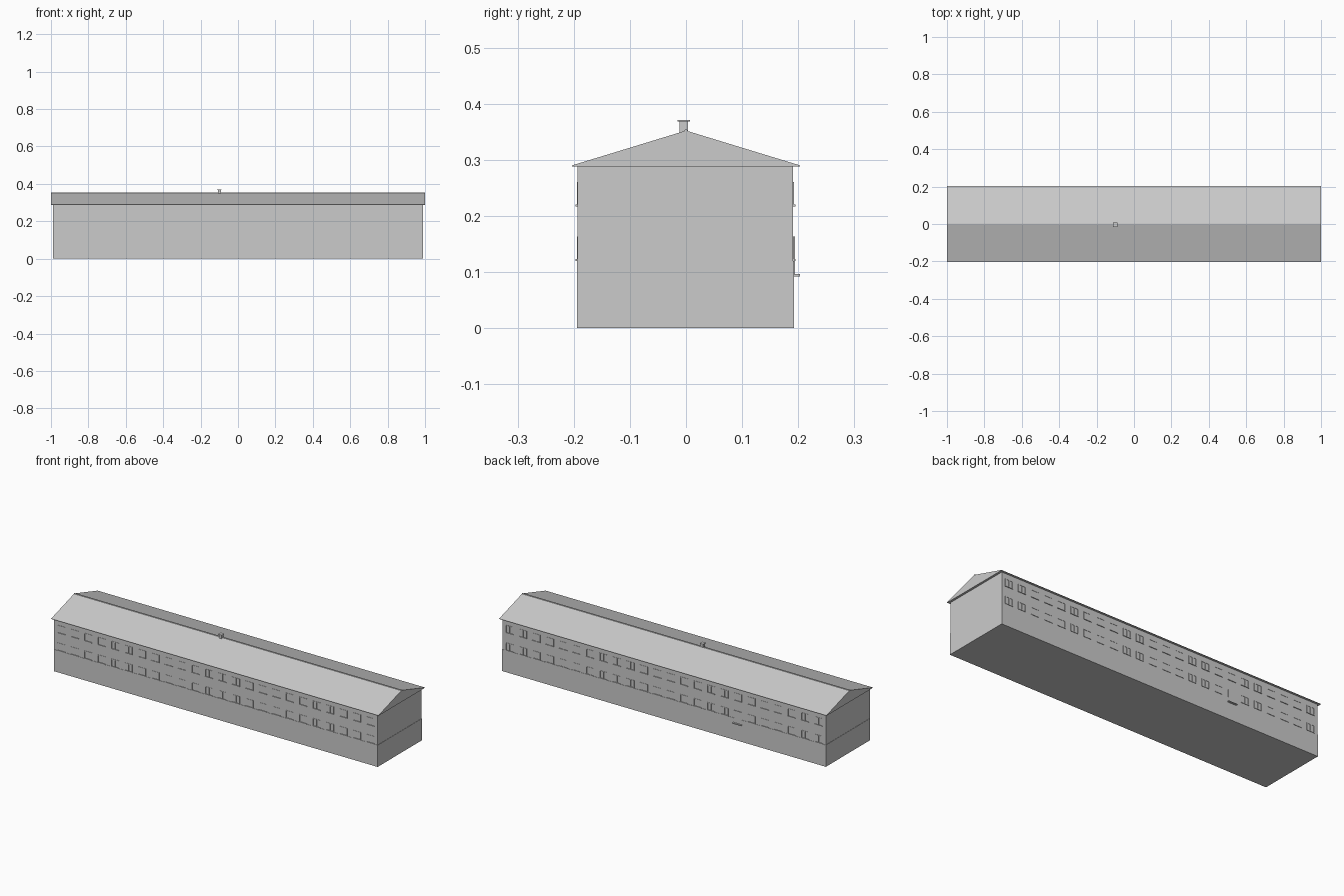
import bpy
import bmesh

cube = bpy.data.objects.get("Cube")
if cube:
    bpy.data.objects.remove(cube, do_unlink=True)

grey = bpy.data.materials.new("plain_grey")
grey.use_nodes = True
GREY = (0.6, 0.6, 0.6, 1)
grey.diffuse_color = GREY
grey.node_tree.nodes["Principled BSDF"].inputs["Base Color"].default_value = GREY

FRONT, BACK = -0.193, 0.191      # wall planes
X0, X1 = -0.988, 0.988           # end walls
EAVE, RIDGE = 0.288, 0.353


def add_box(bm, lo, hi):
    verts = bmesh.ops.create_cube(bm, size=1)["verts"]
    for v in verts:
        v.co = [(a + b) / 2 + c * (b - a) for a, b, c in zip(lo, hi, v.co)]


def finish(name, bm):
    bmesh.ops.recalc_face_normals(bm, faces=bm.faces)
    mesh = bpy.data.meshes.new(name)
    bm.to_mesh(mesh)
    bm.free()
    mesh.materials.append(grey)
    obj = bpy.data.objects.new(name, mesh)
    bpy.context.scene.collection.objects.link(obj)
    return obj


def boxes(name, *pairs):
    bm = bmesh.new()
    for lo, hi in pairs:
        add_box(bm, lo, hi)
    return finish(name, bm)


def prism(name, profile, x0, x1):
    """Extrude a (y, z) profile along x."""
    bm = bmesh.new()
    face = bm.faces.new([bm.verts.new((x0, y, z)) for y, z in profile])
    new = bmesh.ops.extrude_face_region(bm, geom=[face])["geom"]
    for v in new:
        if isinstance(v, bmesh.types.BMVert):
            v.co.x = x1
    return finish(name, bm)


# Walls, with a slightly wider plinth below
STEP = 0.0015
boxes("walls", ((X0, FRONT, 0.11), (X1, BACK, EAVE + 0.001)))
boxes("plinth", ((X0 - STEP, FRONT - STEP, 0), (X1 + STEP, BACK + STEP, 0.12)))

# Gabled roof with a thin eave edge and a ridge cap
prism("roof", [(-0.203, EAVE), (0.203, EAVE), (0.203, EAVE + 0.002),
               (0, RIDGE - 0.001), (-0.203, EAVE + 0.002)], -1, 1)
prism("ridge_cap", [(-0.004, RIDGE - 0.004), (0.004, RIDGE - 0.004),
                    (0.002, RIDGE + 0.001), (-0.002, RIDGE + 0.001)], -1, 1)

# Chimney with a flat cap
boxes("chimney",
      ((-0.108, -0.012, 0.34), (-0.092, 0.004, 0.37)),
      ((-0.111, -0.015, 0.368), (-0.089, 0.007, 0.371)))


def window(bm, x, z, wall, out):
    """Thin frame bars with a mullion, and a projecting sill."""
    w, h, bar = 0.022, 0.043, 0.003

    def plate(xa, xb, za, zb, depth):
        ys = sorted((wall - out * 0.001, wall + out * depth))
        add_box(bm, (xa, ys[0], za), (xb, ys[1], zb))

    for cx in (x - w, x, x + w):
        plate(cx - bar / 2, cx + bar / 2, z, z + h, 0.0015)
    plate(x - w, x + w, z + h - bar, z + h, 0.0015)
    plate(x - w - 0.002, x + w + 0.002, z, z + 0.003, 0.004)


# Two storeys of windows along both long walls
COUNT = 24
PITCH = 1.97 / COUNT
DOOR_X = -0.985 + PITCH * 6.5
for name, wall, out in (("front_windows", FRONT, -1), ("back_windows", BACK, 1)):
    bm = bmesh.new()
    for z in (0.12, 0.217):
        for i in range(COUNT):
            x = -0.985 + PITCH * (i + 0.5)
            if out > 0 and z < 0.2 and abs(x - DOOR_X) < 0.01:
                continue
            window(bm, x, z, wall, out)
    finish(name, bm)

# Back door with its step
boxes("back_door", ((DOOR_X - 0.022, BACK - 0.002, 0.095),
                    (DOOR_X + 0.022, BACK + 0.003, 0.163)))
boxes("door_step", ((DOOR_X - 0.027, BACK - 0.002, 0.092),
                    (DOOR_X + 0.027, 0.203, 0.096)))
